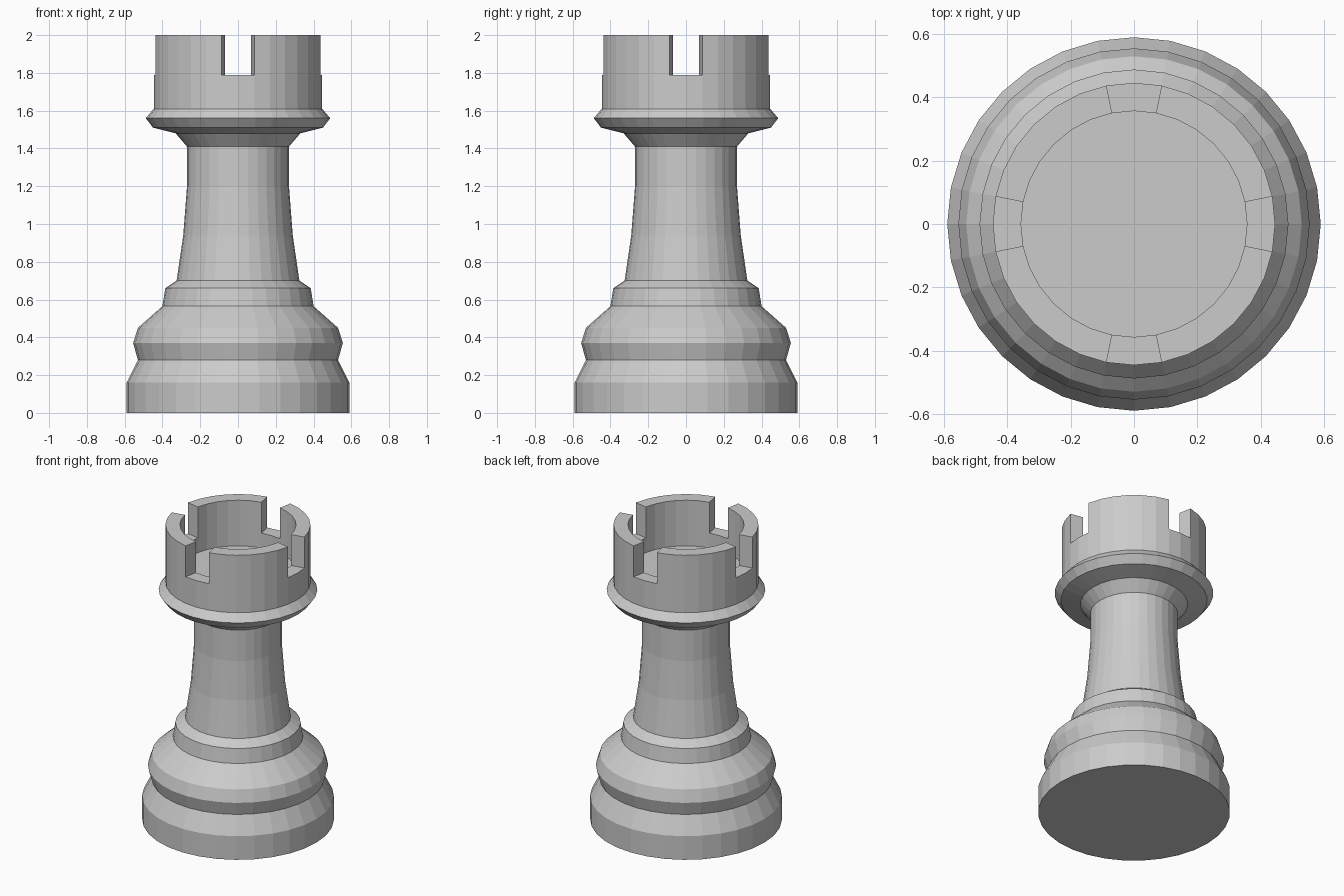
import bpy, bmesh
from math import cos, sin, pi

if "Cube" in bpy.data.objects:
    bpy.data.objects.remove(bpy.data.objects["Cube"])

SEG = 32

# Outer silhouette from base to crown, then over the rim into the recessed floor
profile = [
    (0.59, 0.0), (0.59, 0.16), (0.53, 0.28), (0.555, 0.37), (0.53, 0.45),
    (0.40, 0.565), (0.385, 0.66), (0.325, 0.70), (0.29, 0.94), (0.27, 1.20),
    (0.27, 1.41), (0.33, 1.48), (0.45, 1.51), (0.488, 1.56), (0.446, 1.61),
    (0.446, 1.79), (0.357, 1.79), (0.357, 1.69),
]
RIM = 15  # profile step that forms the flat rim of the crown

bm = bmesh.new()
rings = [[bm.verts.new((r * cos(2 * pi * k / SEG), r * sin(2 * pi * k / SEG), z))
          for k in range(SEG)] for r, z in profile]

# Turned body
merlons = []
for i in range(len(rings) - 1):
    a, b = rings[i], rings[i + 1]
    for k in range(SEG):
        n = (k + 1) % SEG
        face = bm.faces.new((a[k], a[n], b[n], b[k]))
        # Two segments at each axis stay open as notches
        if i == RIM and k % 8 not in (0, 7):
            merlons.append(face)

# Underside and recessed crown floor
bm.faces.new(rings[0][::-1])
bm.faces.new(rings[-1])

# Battlements raised from the rim
ext = bmesh.ops.extrude_face_region(bm, geom=merlons)
for v in ext["geom"]:
    if isinstance(v, bmesh.types.BMVert):
        v.co.z = 2.0
for f in [f for f in merlons if f.is_valid]:
    bm.faces.remove(f)

bmesh.ops.recalc_face_normals(bm, faces=bm.faces[:])
mesh = bpy.data.meshes.new("turned_tower")
bm.to_mesh(mesh)
bm.free()
bpy.context.collection.objects.link(bpy.data.objects.new("turned_tower", mesh))
